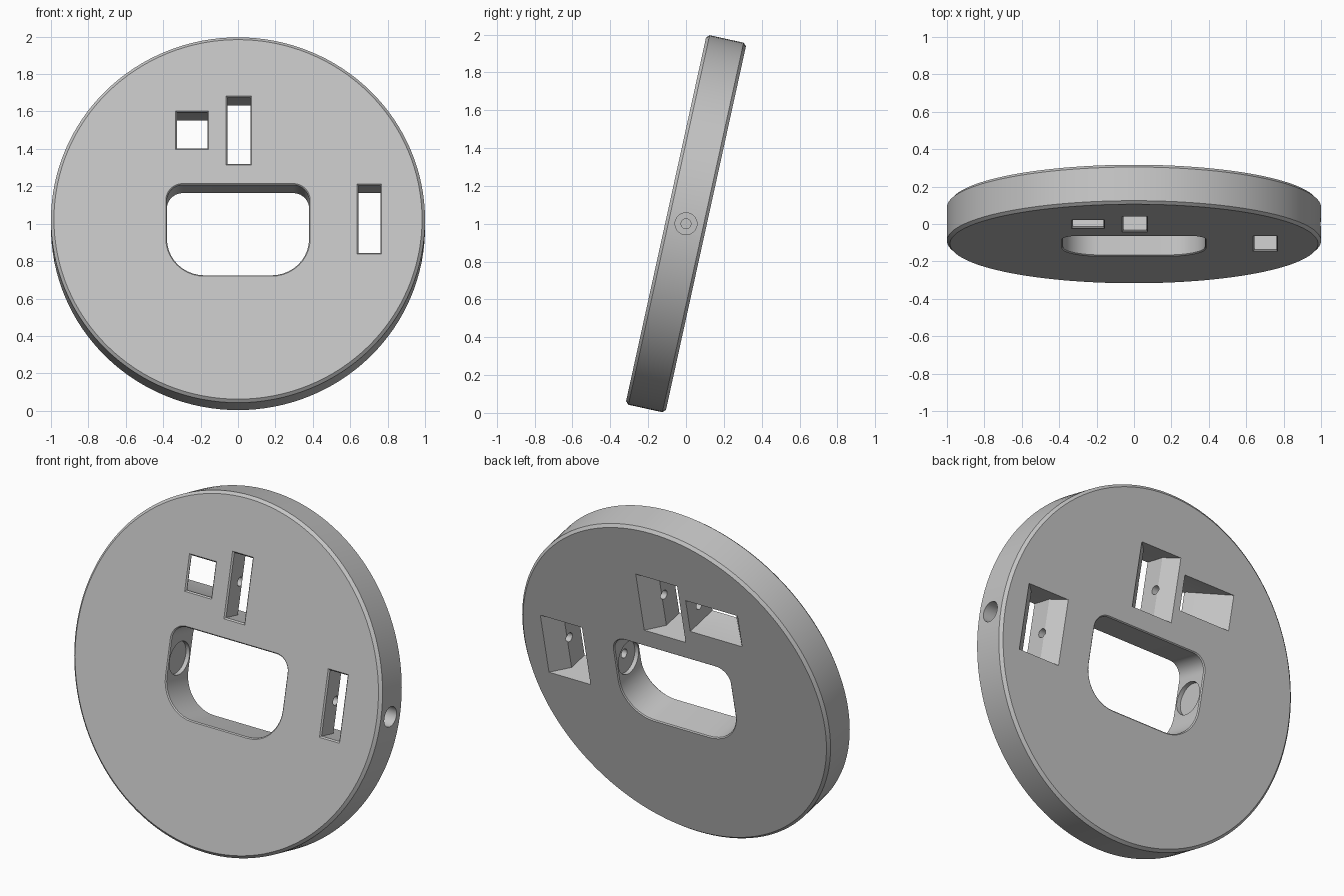
import bpy, bmesh
from math import sin, cos, pi, radians
from mathutils import Matrix

cube = bpy.data.objects.get("Cube")
if cube:
    bpy.data.objects.remove(cube, do_unlink=True)

HALF = 0.108          # half the disc thickness
BEVEL = 0.016
LEAN = radians(12.4)

grey = bpy.data.materials.new("light grey")
grey.use_nodes = True
colour = (0.55, 0.55, 0.55, 1)
grey.diffuse_color = colour
grey.node_tree.nodes["Principled BSDF"].inputs["Base Color"].default_value = colour


def circle(r, count=128):
    return [(r * cos(2 * pi * i / count), r * sin(2 * pi * i / count)) for i in range(count)]


def rect(x0, x1, v0, v1, top=0, bottom=0, grow=0, steps=10):
    """Rectangle outline with its own top and bottom corner radii."""
    x0, x1, v0, v1 = x0 - grow, x1 + grow, v0 - grow, v1 + grow
    corners = [(x1, v1, top, -1, -1), (x0, v1, top, 1, -1),
               (x0, v0, bottom, 1, 1), (x1, v0, bottom, -1, 1)]
    pts = []
    for k, (x, v, r, sx, sv) in enumerate(corners):
        if not r:
            pts.append((x, v))
            continue
        r += grow
        for i in range(steps + 1):
            a = (k + i / steps) * pi / 2
            pts.append((x + sx * r + r * cos(a), v + sv * r + r * sin(a)))
    return pts


def finish(name, bm):
    bmesh.ops.recalc_face_normals(bm, faces=bm.faces)
    mesh = bpy.data.meshes.new(name)
    bm.to_mesh(mesh)
    bm.free()
    mesh.materials.append(grey)
    obj = bpy.data.objects.new(name, mesh)
    bpy.context.collection.objects.link(obj)
    return obj


def loft(name, sections):
    """Closed solid through outlines placed at depths along y."""
    bm = bmesh.new()
    rings = [[bm.verts.new((x, y, v)) for x, v in pts] for y, pts in sections]
    for a, b in zip(rings, rings[1:]):
        for i in range(len(a)):
            j = (i + 1) % len(a)
            bm.faces.new((a[i], a[j], b[j], b[i]))
    bm.faces.new(rings[0])
    bm.faces.new(rings[-1])
    return finish(name, bm)


def rod(name, x0, x1, v, r):
    """Cylinder along x at height v."""
    bm = bmesh.new()
    place = Matrix.Translation(((x0 + x1) / 2, 0, v)) @ Matrix.Rotation(pi / 2, 4, 'Y')
    bmesh.ops.create_cone(bm, cap_ends=True, segments=40, radius1=r, radius2=r,
                          depth=x1 - x0, matrix=place)
    return finish(name, bm)


def slot(name, x0, x1, v0, v1, left_flare, right_flare, start):
    """Slot with a fine front bevel, splaying sideways towards the back."""
    def wide(t):
        return rect(x0 - left_flare * t, x1 + right_flare * t, v0, v1)
    over = 0.05
    beyond = 1 + over / (HALF - start)
    edge = 0.008
    return loft(name, [(-HALF - over, rect(x0, x1, v0, v1, grow=over)),
                       (-HALF + edge, rect(x0, x1, v0, v1, grow=-edge / 2)),
                       (start, wide(0)), (HALF + over, wide(beyond))])


# Disc with a bevelled rim
disc = loft("disc", [(-HALF, circle(1 - BEVEL)), (-HALF + BEVEL, circle(1)),
                     (HALF - BEVEL, circle(1)), (HALF, circle(1 - BEVEL))])

# Central window, softly bevelled on both faces
window = (-0.38, 0.38, -0.305, 0.19, 0.085, 0.2)
E = 0.006
cutters = [loft("window_cutter", [(y, rect(*window, grow=g)) for y, g in
                                  ((-HALF - E, 2 * E), (-HALF + E, 0),
                                   (HALF - E, 0), (HALF + E, 2 * E))])]

# Three openings
cutters += [
    slot("centre_slot_cutter", -0.06, 0.07, 0.30, 0.672, 0.057, 0.085, 0.02),
    slot("side_slot_cutter", 0.64, 0.765, -0.187, 0.191, 0.06, 0.088, 0.02),
    slot("square_slot_cutter", -0.33, -0.16, 0.386, 0.59, 0.17, 0, -0.09),
]

# Round recesses in the window walls, rim socket and narrow bores
cutters += [
    rod("recess_cutter", -0.405, 0.405, -0.02, 0.095),
    rod("rim_socket_cutter", 0.9, 1.1, 0, 0.058),
    rod("side_bore_cutter", 0.35, 0.95, 0, 0.026),
    rod("upper_bore_cutter", -0.25, 0.25, 0.49, 0.026),
]

bpy.context.view_layer.objects.active = disc
for cutter in cutters:
    cutter.hide_render = True
    mod = disc.modifiers.new(cutter.name, 'BOOLEAN')
    mod.operation = 'DIFFERENCE'
    mod.solver = 'EXACT'
    mod.object = cutter
    bpy.ops.object.modifier_apply(modifier=mod.name)
    bpy.data.objects.remove(cutter, do_unlink=True)

# Lean the finished disc back
disc.location.z = 1
disc.rotation_euler.x = -LEAN
bpy.ops.object.select_all(action='DESELECT')
disc.select_set(True)
bpy.ops.object.shade_smooth_by_angle(angle=radians(30))
